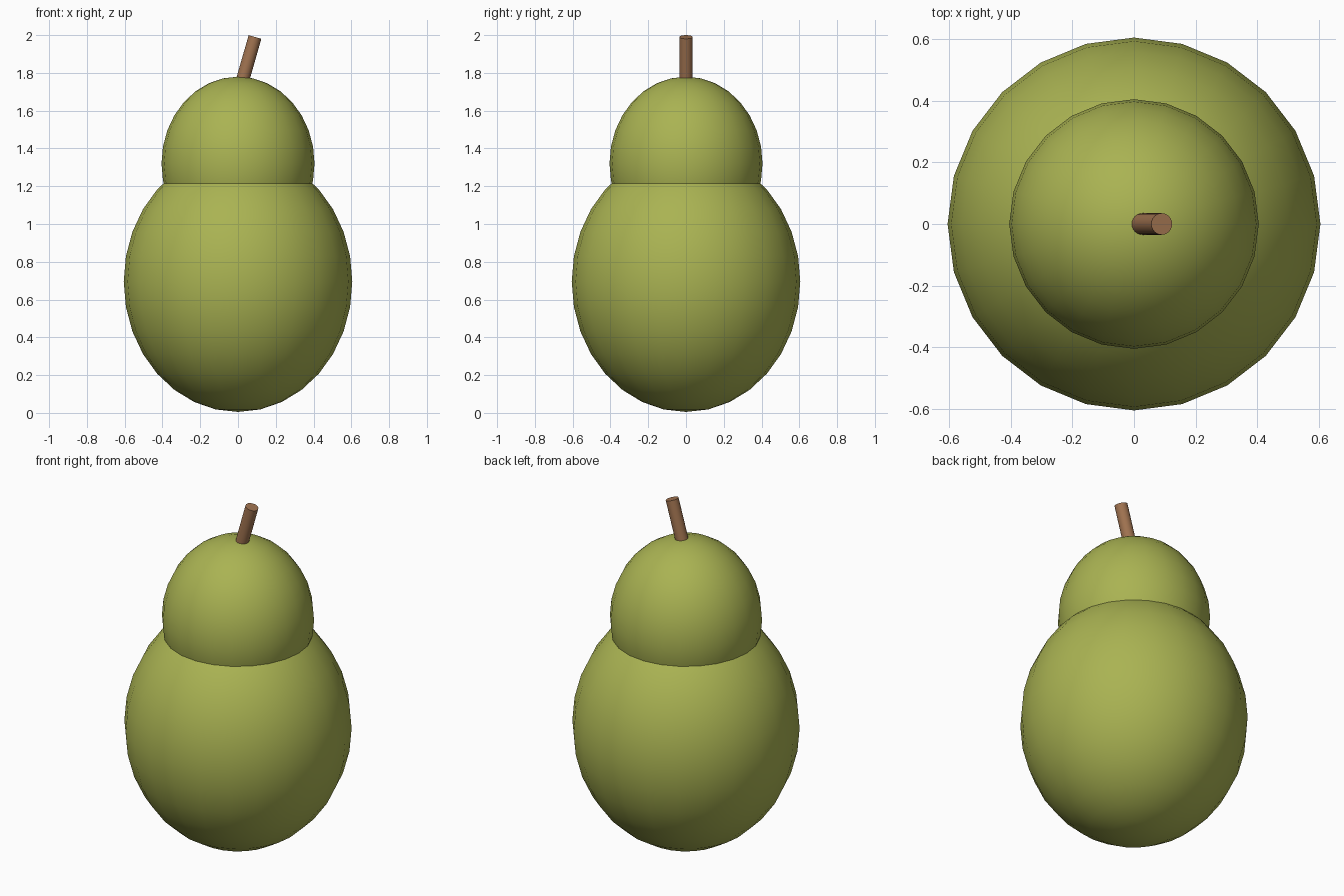
import bpy, math
from mathutils import Vector

if "Cube" in bpy.data.objects:
    bpy.data.objects.remove(bpy.data.objects["Cube"])


def material(name, color):
    m = bpy.data.materials.new(name)
    m.diffuse_color = (*color, 1)
    m.use_nodes = True
    m.node_tree.nodes["Principled BSDF"].inputs["Base Color"].default_value = m.diffuse_color
    return m


green = material("pear green", (0.40, 0.45, 0.085))
brown = material("stem brown", (0.35, 0.17, 0.08))


def finish(name, mat):
    ob = bpy.context.object
    ob.name = name
    ob.data.materials.append(mat)
    bpy.ops.object.transform_apply(location=False, rotation=True, scale=True)
    bpy.ops.object.shade_smooth_by_angle(angle=math.radians(40))


def ellipsoid(name, radius, half_height, z):
    bpy.ops.mesh.primitive_uv_sphere_add(segments=24, ring_count=16, radius=1, location=(0, 0, z))
    bpy.context.object.scale = (radius, radius, half_height)
    finish(name, green)


# Fruit: wide base and narrower upper part
ellipsoid("pear_base", 0.605, 0.69, 0.695)
ellipsoid("pear_neck", 0.405, 0.46, 1.32)

# Leaning stem, sunk into the top of the neck
tilt, length = math.radians(16), 0.28
axis = Vector((math.sin(tilt), 0, math.cos(tilt)))
top = Vector((0.09, 0, 1.99))
bpy.ops.mesh.primitive_cylinder_add(vertices=24, radius=0.035, depth=length,
                                    location=top - axis * length / 2, rotation=(0, tilt, 0))
finish("stem", brown)
